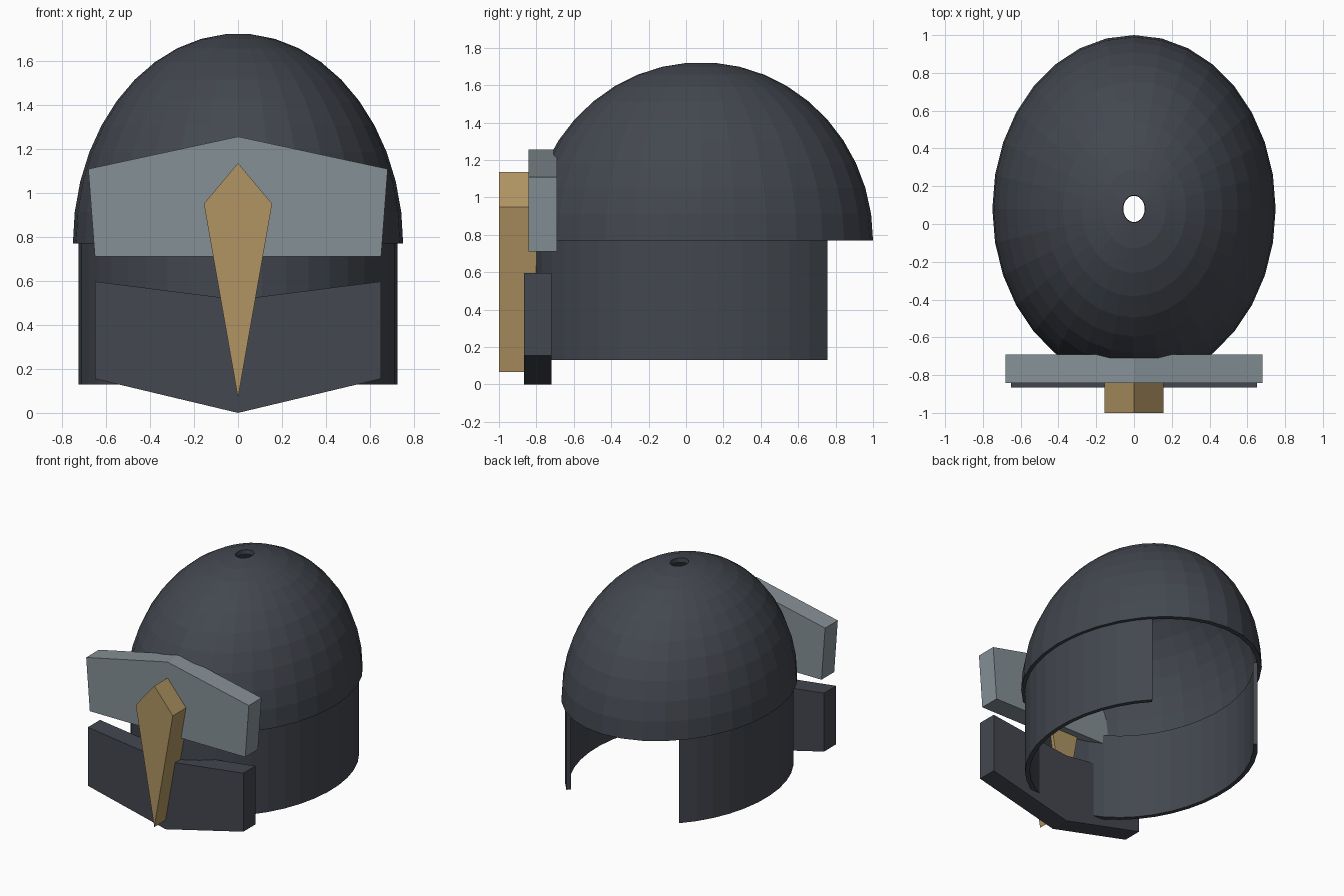
import bpy, bmesh, math

if "Cube" in bpy.data.objects:
    bpy.data.objects.remove(bpy.data.objects["Cube"])


def make_material(name, rgb):
    m = bpy.data.materials.new(name)
    m.diffuse_color = (*rgb, 1.0)
    m.use_nodes = True
    m.node_tree.nodes["Principled BSDF"].inputs["Base Color"].default_value = m.diffuse_color
    return m


DARK = make_material("dark_slate", (0.056, 0.063, 0.078))
STEEL = make_material("pale_steel", (0.235, 0.28, 0.305))
BRASS = make_material("brass", (0.44, 0.30, 0.125))
CY = 0.08  # centre of the helmet bowl along y


def finish(bm, name, mat):
    bmesh.ops.recalc_face_normals(bm, faces=bm.faces[:])
    me = bpy.data.meshes.new(name)
    bm.to_mesh(me)
    bm.free()
    me.materials.append(mat)
    ob = bpy.data.objects.new(name, me)
    bpy.context.collection.objects.link(ob)
    return ob


def sweep(name, profile, start, end, steps, mat):
    """Sweep a closed (rx, ry, z) profile around an elliptical path."""
    closed = abs(end - start) >= 360
    bm = bmesh.new()
    rings = []
    for i in range(steps if closed else steps + 1):
        a = math.radians(start + (end - start) * i / steps)
        rings.append([bm.verts.new((rx * math.cos(a), CY + ry * math.sin(a), z))
                      for rx, ry, z in profile])
    n = len(profile)
    for i in range(steps):
        r, s = rings[i], rings[(i + 1) % len(rings)]
        for j in range(n):
            k = (j + 1) % n
            bm.faces.new((r[j], r[k], s[k], s[j]))
    if not closed:
        bm.faces.new(rings[0])
        bm.faces.new(rings[-1])
    return finish(bm, name, mat)


def plate(name, half_outline, y0, y1, mat):
    """Extrude a left-right mirrored outline, given from top to bottom."""
    left = [(-x, z) for x, z in reversed(half_outline) if x > 0]
    outline = half_outline + left
    bm = bmesh.new()
    f = bm.faces.new([bm.verts.new((x, y0, z)) for x, z in outline])
    out = bmesh.ops.extrude_face_region(bm, geom=[f])
    verts = [v for v in out["geom"] if isinstance(v, bmesh.types.BMVert)]
    bmesh.ops.translate(bm, verts=verts, vec=(0, y1 - y0, 0))
    return finish(bm, name, mat)


# Domed cap: a hollow half ellipsoid with a small vent at the crown
def arc(rx, ry, rz):
    angles = [math.radians(4.5 + 85.5 * i / 10) for i in range(11)]
    return [(rx * math.sin(t), ry * math.sin(t), 0.77 + rz * math.cos(t))
            for t in angles]


cap_profile = arc(0.75, 0.92, 0.953) + arc(0.72, 0.885, 0.92)[::-1]
sweep("helmet_dome", cap_profile, 0, 360, 32, DARK)

# Lower wall, open at the back of the neck
wall_profile = [(0.725, 0.89, 0.13), (0.725, 0.89, 0.775),
                (0.695, 0.855, 0.775), (0.695, 0.855, 0.13)]
sweep("helmet_wall", wall_profile, 130.5, 409.5, 32, DARK)

# Front plates and the tapered nose guard
plate("brow_plate", [(0, 1.255), (0.68, 1.108), (0.65, 0.71)], -0.842, -0.69, STEEL)
plate("jaw_plate", [(0, 0.515), (0.65, 0.597), (0.65, 0.155), (0, 0)],
      -0.865, -0.72, DARK)
plate("nose_guard", [(0, 1.135), (0.155, 0.95), (0, 0.068)], -1.0, -0.74, BRASS)
